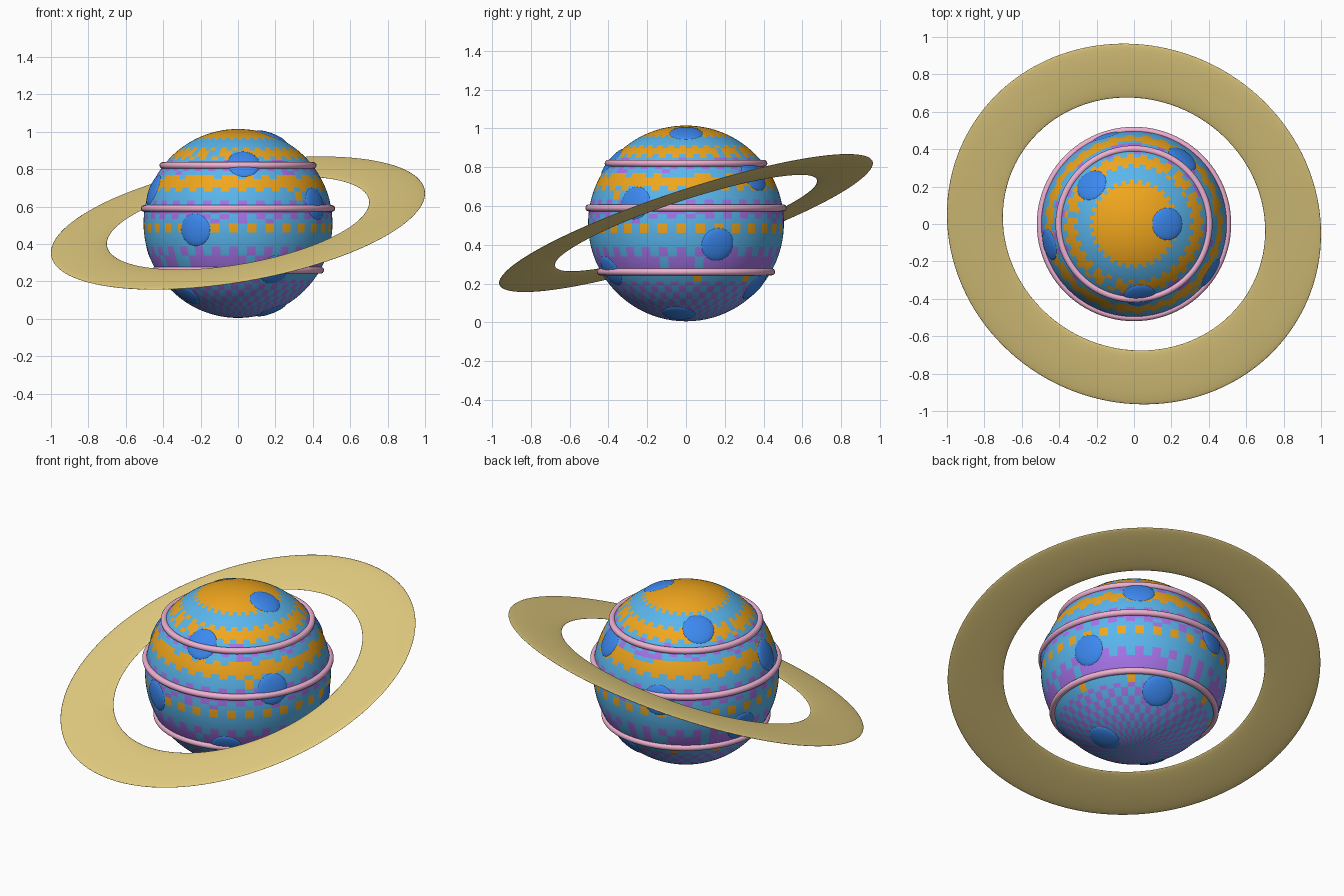
import bpy, math, random
from mathutils import Vector

if "Cube" in bpy.data.objects:
    bpy.data.objects.remove(bpy.data.objects["Cube"])

random.seed(4)
CENTRE = Vector((0, 0, 0.51))
R = 0.505


def material(name, rgb):
    m = bpy.data.materials.new(name)
    m.diffuse_color = (*[(c / 255) ** 2.2 for c in rgb], 1)
    m.use_nodes = True
    m.node_tree.nodes["Principled BSDF"].inputs["Base Color"].default_value = m.diffuse_color
    return m


BLUE = material("sky_blue", (90, 180, 236))
ORANGE = material("orange", (240, 165, 35))
PURPLE = material("purple", (165, 115, 232))
SPOT = material("spot_blue", (62, 136, 240))
PINK = material("pink", (238, 175, 208))
GOLD = material("pale_gold", (232, 208, 130))


def finish(name, *mats):
    ob = bpy.context.object
    ob.name = name
    for m in mats:
        ob.data.materials.append(m)
    bpy.ops.object.shade_smooth()
    return ob


# Planet globe, its faces coloured in banded checks
bpy.ops.mesh.primitive_uv_sphere_add(segments=128, ring_count=64, radius=R, location=CENTRE)
globe = finish("planet_globe", BLUE, ORANGE, PURPLE)
B, O, P = 0, 1, 2
# (lower height, main colour, second colour, share of second: 0.5 = regular check)
BANDS = [
    (0.965, O, O, 0), (0.95, O, B, 0.5), (0.915, B, B, 0), (0.90, B, O, 0.5),
    (0.87, O, B, 0.1), (0.855, O, B, 0.5), (0.835, B, P, 0.2), (0.80, P, B, 0.5),
    (0.77, B, P, 0.3), (0.75, O, B, 0.3), (0.70, O, B, 0.05), (0.675, O, B, 0.5),
    (0.635, B, O, 0.05), (0.60, P, B, 0.5), (0.57, P, B, 0.2), (0.53, P, B, 0.5),
    (0.50, B, P, 0.1), (0.45, B, O, 0.5), (0.42, B, B, 0), (0.40, B, O, 0.3),
    (0.38, B, B, 0), (0.335, B, P, 0.5), (0.27, P, B, 0.2), (0.20, B, O, 0.05),
    (-1, B, P, 0.5)]
chance = {}
for f in globe.data.polygons:
    z = f.center.z + CENTRE.z
    n = next(i for i, b in enumerate(BANDS) if z > b[0])
    low, main, second, share = BANDS[n]
    cell = int((math.atan2(f.center.y, f.center.x) / math.tau + 0.5) * 64)
    if share == 0.5:
        row = int(math.acos(f.center.z / R) / math.pi * 32) if n == len(BANDS) - 1 else n
        pick = (cell + row) % 2 == 0
    else:
        pick = chance.setdefault((n, cell), random.random()) < share
    f.material_index = second if pick else main

# Pink raised bands around the globe
for name, z in (("upper_band", 0.82), ("middle_band", 0.59), ("lower_band", 0.26)):
    r = math.sqrt(R * R - (z - CENTRE.z) ** 2) + 0.003
    bpy.ops.mesh.primitive_torus_add(major_radius=r, minor_radius=0.018, location=(0, 0, z),
                                     major_segments=96, minor_segments=16)
    finish(name, PINK)

# Flattened round spots sitting on the surface
SPOTS = [(0.18, 0, 0.98), (-0.23, 0.21, 0.907), (0.26, 0.35, 0.755), (0.03, -0.385, 0.83),
         (-0.455, -0.11, 0.69), (0.41, -0.26, 0.615), (-0.23, -0.447, 0.475),
         (0.465, 0.165, 0.40), (0.2, -0.395, 0.26), (0.18, -0.04, 0.04),
         (-0.28, -0.18, 0.13), (0.13, 0.36, 0.18), (-0.15, 0.47, 0.56), (-0.46, 0.135, 0.36)]
for i, p in enumerate(SPOTS):
    d = (Vector(p) - CENTRE).normalized()
    bpy.ops.mesh.primitive_uv_sphere_add(segments=32, ring_count=16, radius=1,
                                         location=CENTRE + d * 0.493,
                                         rotation=d.to_track_quat('Z', 'Y').to_euler())
    finish(f"surface_spot_{i + 1}", SPOT).scale = (0.088, 0.088, 0.022)

# Wide thin tilted ring
bpy.ops.mesh.primitive_torus_add(major_radius=0.8625, minor_radius=0.1515,
                                 major_segments=128, minor_segments=24,
                                 location=(0, 0, 0.512),
                                 rotation=(math.radians(18), math.radians(-10), 0))
finish("orbit_ring", GOLD).scale = (1, 1, 0.07)
